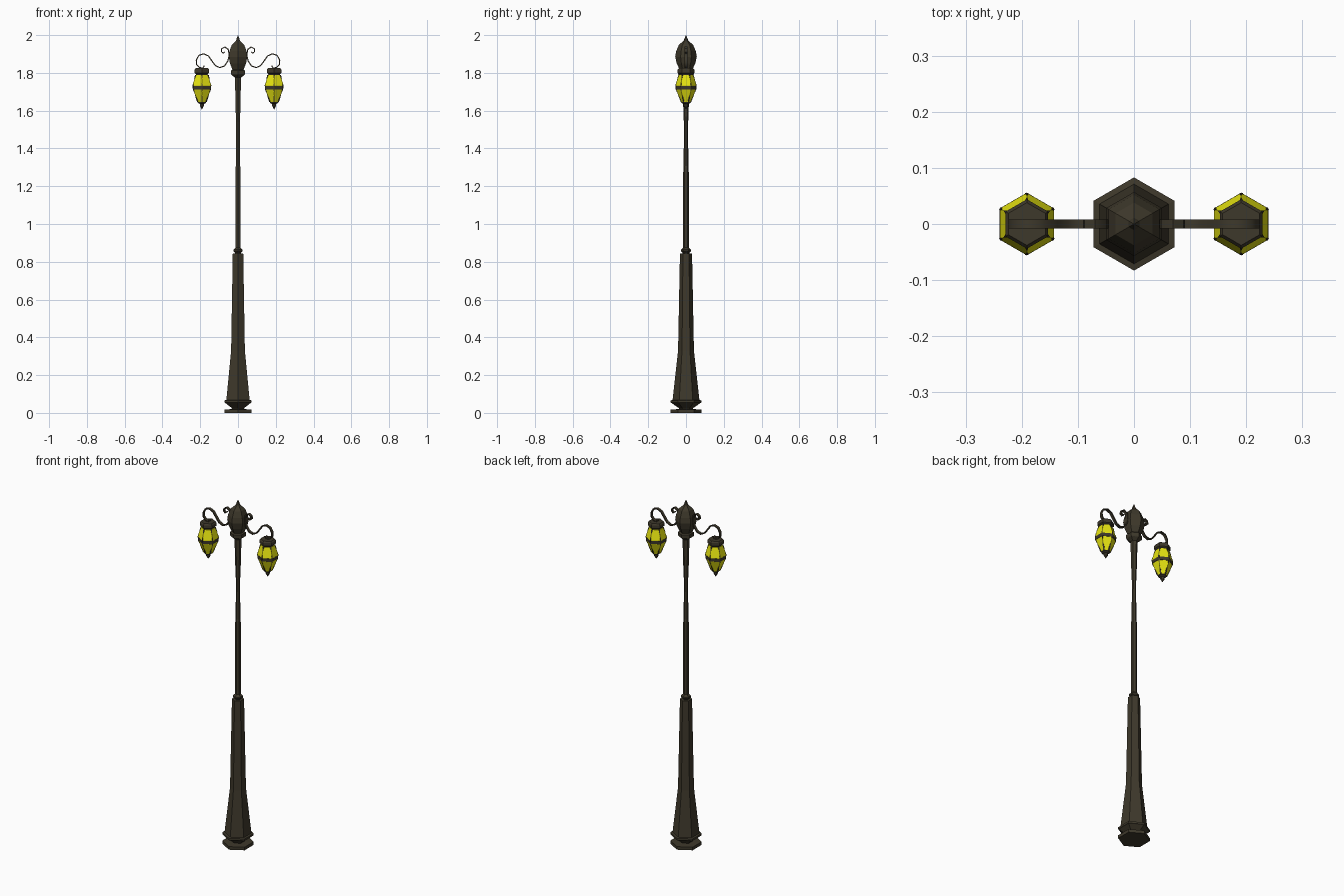
import bpy, bmesh, math
from mathutils import Vector

if "Cube" in bpy.data.objects:
    bpy.data.objects.remove(bpy.data.objects["Cube"])


def material(name, rgb):
    m = bpy.data.materials.new(name)
    m.diffuse_color = (*rgb, 1)
    m.use_nodes = True
    m.node_tree.nodes["Principled BSDF"].inputs["Base Color"].default_value = m.diffuse_color
    return m


IRON = material("dark_bronze", (0.048, 0.040, 0.024))
GLASS = material("yellow_glass", (0.86, 0.84, 0.006))


def skin(bm, rings):
    """Join a row of equal rings into a closed tube."""
    n = len(rings[0])
    for a, b in zip(rings, rings[1:]):
        for k in range(n):
            l = (k + 1) % n
            bm.faces.new((a[k], a[l], b[l], b[k]))
    bm.faces.new(rings[0])
    bm.faces.new(rings[-1])


def finish(name, bm, mat, x=0):
    bmesh.ops.recalc_face_normals(bm, faces=bm.faces)
    me = bpy.data.meshes.new(name)
    bm.to_mesh(me)
    bm.free()
    me.materials.append(mat)
    ob = bpy.data.objects.new(name, me)
    ob.location.x = x
    bpy.context.collection.objects.link(ob)
    return ob


def corner(r, z, i):
    a = math.radians(90 + 60 * i)
    return Vector((r * math.cos(a), r * math.sin(a), z))


def hex_lathe(name, profile, mat, x=0):
    """Six-sided turned part with corners on +-y; profile is (radius, z)."""
    bm = bmesh.new()
    skin(bm, [[bm.verts.new(corner(r, z, i)) for i in range(6)] for r, z in profile])
    return finish(name, bm, mat, x)


def edge_ribs(name, profile, mat, x=0):
    """Tapered bars on the six corners; profile is (radius, z, width)."""
    bm = bmesh.new()
    for i in range(6):
        out = corner(1, 0, i)
        side = Vector((-out.y, out.x, 0))
        rings = []
        for r, z, w in profile:
            c = corner(r, z, i)
            rings.append([bm.verts.new(c + out * o + side * s * w / 2)
                          for o, s in ((-0.006, -1), (0.001, -1), (0.001, 1), (-0.006, 1))])
        skin(bm, rings)
    return finish(name, bm, mat, x)


# Base plate, waist and tapered pedestal
hex_lathe("base", [(0.083, 0), (0.083, 0.018), (0.035, 0.02), (0.04, 0.027),
                   (0.078, 0.053), (0.083, 0.055), (0.083, 0.066), (0.072, 0.068)], IRON)
hex_lathe("pedestal", [(0.072, 0.06), (0.042, 0.33), (0.032, 0.845)], IRON)

# Collar and slim pole
hex_lathe("pole_collar", [(0.018, 0.84), (0.018, 0.848), (0.027, 0.856),
                          (0.027, 0.864), (0.015, 0.875)], IRON)
hex_lathe("pole", [(0.0155, 0.86), (0.0145, 1.3), (0.0125, 1.31), (0.011, 1.54),
                   (0.013, 1.56), (0.019, 1.79)], IRON)

# Crown: collar, bulb, spike
hex_lathe("crown_collar", [(0.019, 1.775), (0.040, 1.79), (0.042, 1.793),
                           (0.042, 1.812), (0.033, 1.82)], IRON)
hex_lathe("crown_bulb", [(0.033, 1.815), (0.049, 1.85), (0.057, 1.885), (0.052, 1.915),
                         (0.038, 1.948), (0.011, 1.972), (0.009, 1.98), (0.001, 2.0)], IRON)

# Scrolled arm path for the right side as (x, z)
ARM = [(0.178, 1.838), (0.186, 1.826), (0.203, 1.828), (0.219, 1.845), (0.221, 1.868),
       (0.207, 1.893), (0.182, 1.901), (0.157, 1.89), (0.138, 1.863), (0.12, 1.839),
       (0.097, 1.828), (0.072, 1.836), (0.054, 1.862), (0.046, 1.893), (0.052, 1.925),
       (0.070, 1.937), (0.086, 1.928), (0.088, 1.912), (0.078, 1.905), (0.070, 1.911)]


def arm(name, s):
    """Flat ribbon swept along the scroll."""
    pts = [Vector((s * x, 0, z)) for x, z in ARM]
    bm = bmesh.new()
    rings = []
    for i, p in enumerate(pts):
        t = (pts[min(i + 1, len(pts) - 1)] - pts[max(i - 1, 0)]).normalized()
        n = Vector((-t.z, 0, t.x)) * 0.003
        w = Vector((0, 0.008, 0))
        rings.append([bm.verts.new(q) for q in (p + n + w, p + n - w, p - n - w, p - n + w)])
    skin(bm, rings)
    ob = finish(name, bm, IRON)
    bpy.ops.object.select_all(action='DESELECT')
    bpy.context.view_layer.objects.active = ob
    ob.select_set(True)
    bpy.ops.object.shade_smooth_by_angle(angle=math.radians(50))


# Arms and hanging lanterns on both sides
for side, s in (("right", 1), ("left", -1)):
    x = 0.191 * s
    arm("arm_" + side, s)
    hex_lathe("lantern_cap_" + side, [(0.034, 1.785), (0.036, 1.794), (0.044, 1.800),
                                      (0.044, 1.817), (0.038, 1.825)], IRON, x)
    hex_lathe("lantern_glass_" + side, [(0.039, 1.79), (0.0555, 1.735), (0.053, 1.712),
                                        (0.026, 1.645)], GLASS, x)
    # Short claws from the cap and from the finial, plus spikes off the band
    edge_ribs("cap_claws_" + side, [(0.039, 1.79, 0.008), (0.0465, 1.765, 0.001)], IRON, x)
    edge_ribs("band_spikes_" + side, [(0.051, 1.75, 0.001), (0.0545, 1.735, 0.006),
                                      (0.053, 1.712, 0.006), (0.046, 1.695, 0.001)], IRON, x)
    edge_ribs("finial_claws_" + side, [(0.042, 1.685, 0.001), (0.034, 1.665, 0.007),
                                       (0.026, 1.645, 0.007)], IRON, x)
    hex_lathe("lantern_band_" + side, [(0.050, 1.732), (0.0558, 1.731),
                                       (0.0545, 1.713), (0.05, 1.711)], IRON, x)
    hex_lathe("lantern_finial_" + side, [(0.027, 1.648), (0.024, 1.641), (0.012, 1.635),
                                         (0.012, 1.625), (0.001, 1.607)], IRON, x)
